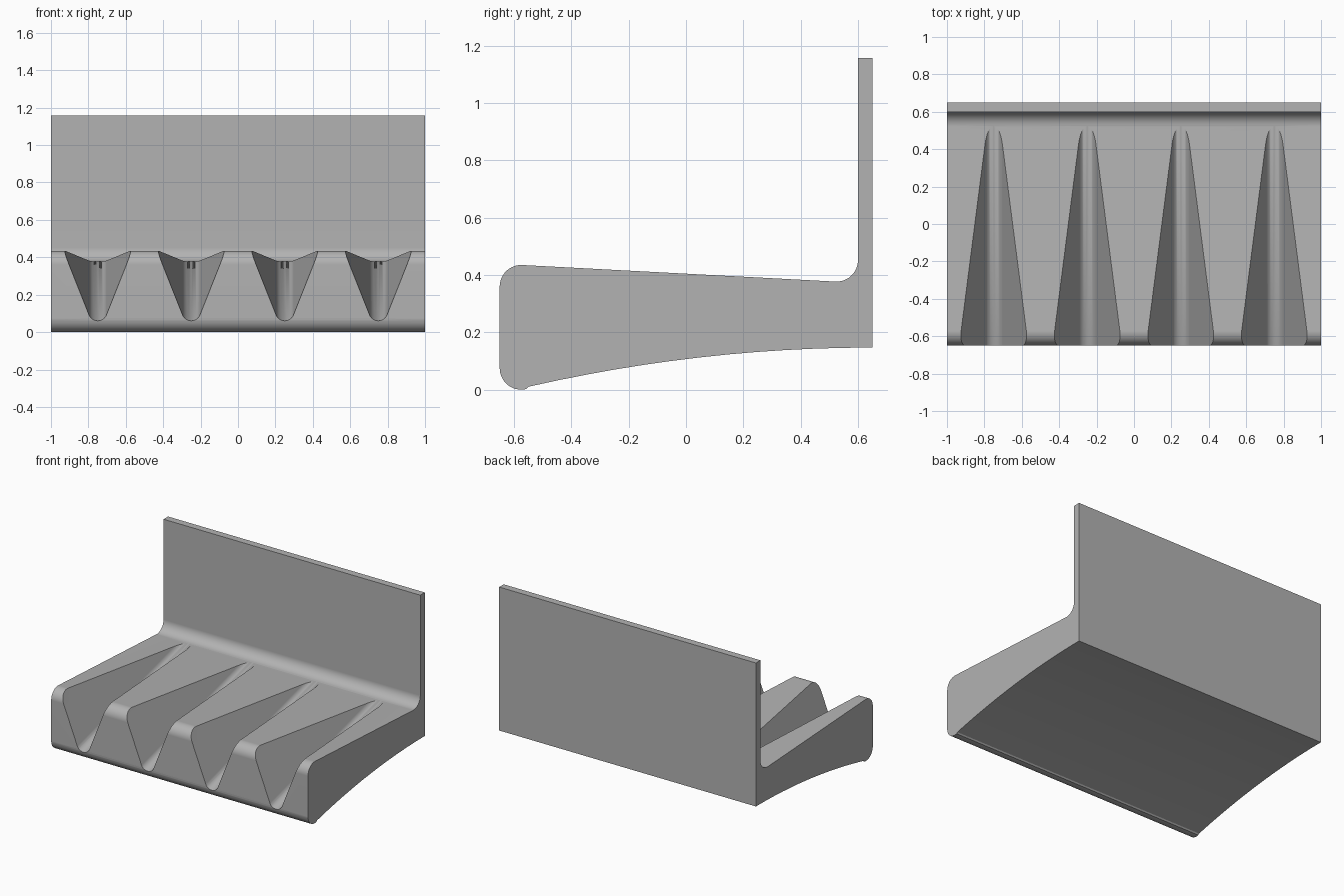
import bpy, bmesh, math

cube = bpy.data.objects.get("Cube")
if cube:
    bpy.data.objects.remove(cube, do_unlink=True)

grey = bpy.data.materials.new("plain grey")
grey.use_nodes = True
colour = (0.45, 0.45, 0.45, 1)
grey.diffuse_color = colour
grey.node_tree.nodes["Principled BSDF"].inputs["Base Color"].default_value = colour


def arc(cx, cy, r, a0, a1, n=10):
    """Points on an arc, angles in degrees."""
    angles = [math.radians(a0 + (a1 - a0) * i / n) for i in range(n + 1)]
    return [(cx + r * math.cos(a), cy + r * math.sin(a)) for a in angles]


def prism(name, start, end):
    """Closed solid between two matching loops of points."""
    bm = bmesh.new()
    a = [bm.verts.new(p) for p in start]
    b = [bm.verts.new(p) for p in end]
    bm.faces.new(a)
    bm.faces.new(b)
    for i in range(len(a)):
        j = (i + 1) % len(a)
        bm.faces.new((a[i], a[j], b[j], b[i]))
    bmesh.ops.recalc_face_normals(bm, faces=bm.faces)
    mesh = bpy.data.meshes.new(name)
    bm.to_mesh(mesh)
    bm.free()
    mesh.materials.append(grey)
    obj = bpy.data.objects.new(name, mesh)
    bpy.context.collection.objects.link(obj)
    return obj


# Side profile: arched underside, back wall, fillet, sloping top, rounded nose
STEPS = 12
under = [-0.55 + 1.2 * i / STEPS for i in range(STEPS + 1)]
profile = [(y, 0.147 - 0.095 * (0.65 - y) ** 2) for y in under]
profile += [(0.65, 1.157), (0.6, 1.157)]
profile += arc(0.525, 0.452, 0.075, 0, -93)
profile += arc(-0.575, 0.36, 0.075, 87, 180)
profile += arc(-0.575, 0.075, 0.075, 180, 283)
body = prism("grooved_shelf",
             [(-1, y, z) for y, z in profile],
             [(1, y, z) for y, z in profile])

# Groove section: rounded bottom with flaring straight sides
R, FLARE, TOP = 0.05, 0.397, 0.6
tilt = math.degrees(math.atan(FLARE))
section = arc(0, R, R, 180 + tilt, 360 - tilt, 12)
edge_x, edge_z = section[-1]
wide = edge_x + (TOP - edge_z) * FLARE
section += [(wide, TOP), (-wide, TOP)]


def groove_loop(cx, y):
    floor = 0.06 + 0.27 * (y + 0.65)
    return [(cx + x, y, floor + z) for x, z in section]


# Cut four grooves whose floors climb until they run out near the wall
bpy.context.view_layer.objects.active = body
for i in range(4):
    cx = -0.75 + 0.5 * i
    cutter = prism("groove_cutter", groove_loop(cx, -0.8), groove_loop(cx, 0.56))
    cutter.hide_render = True
    mod = body.modifiers.new("groove", "BOOLEAN")
    mod.operation = "DIFFERENCE"
    mod.solver = "EXACT"
    mod.object = cutter
    bpy.ops.object.modifier_apply(modifier=mod.name)
    bpy.data.objects.remove(cutter, do_unlink=True)

# Smooth the rounds, keep the edges crisp
bpy.ops.object.select_all(action="DESELECT")
body.select_set(True)
bpy.ops.object.shade_smooth_by_angle(angle=math.radians(25))
weighted = body.modifiers.new("crisp_flats", "WEIGHTED_NORMAL")
weighted.keep_sharp = True
